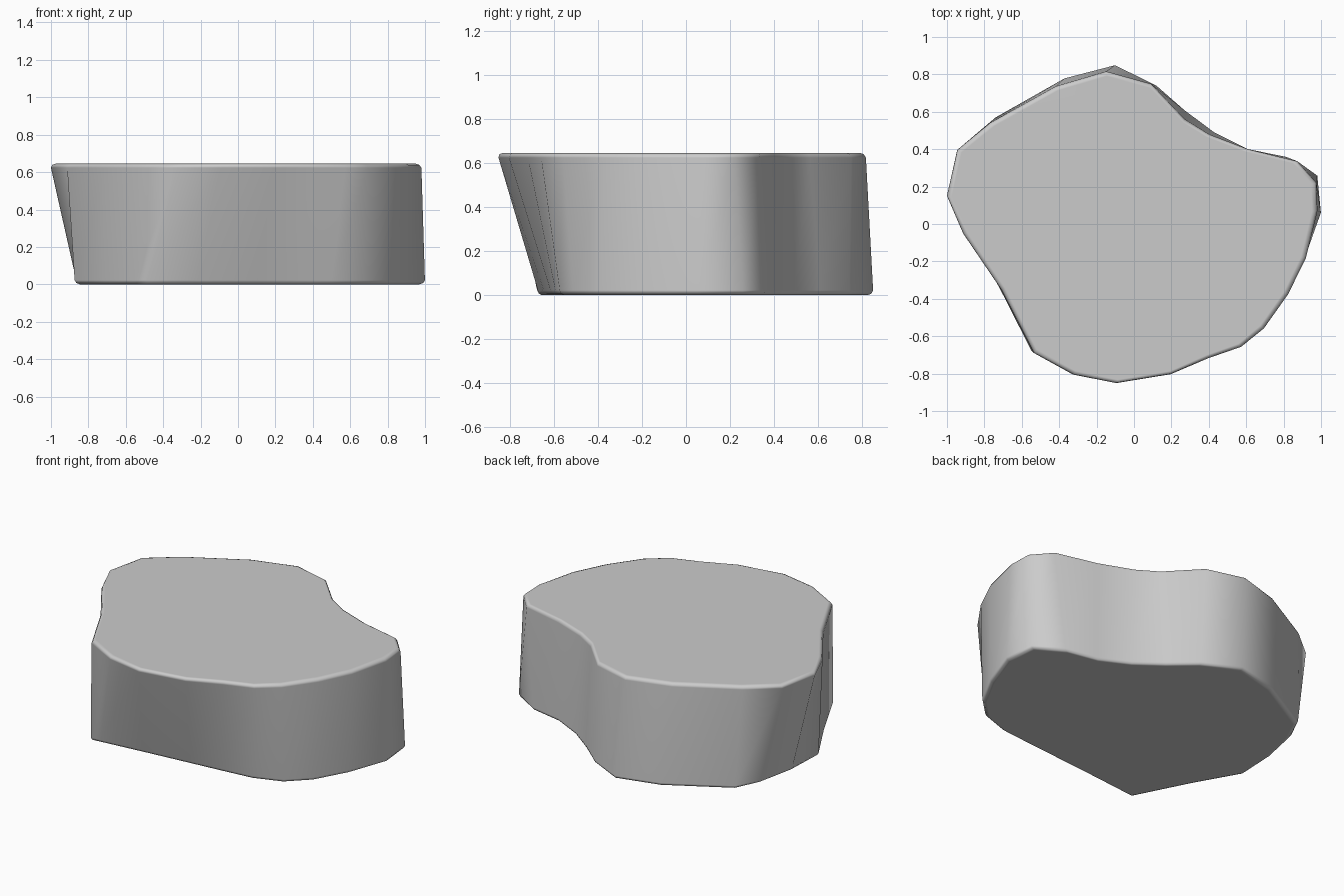
import bpy, bmesh, math

if "Cube" in bpy.data.objects:
    bpy.data.objects.remove(bpy.data.objects["Cube"])

HEIGHT = 0.645
RIM = 0.022

# Matching outline points: top x, top y, bottom x, bottom y
OUTLINE = [
    (0.98, 0.07, 1.00, 0.06), (0.975, 0.22, 0.98, 0.26),
    (0.875, 0.335, 0.81, 0.36), (0.61, 0.40, 0.61, 0.40),
    (0.40, 0.48, 0.43, 0.49), (0.27, 0.56, 0.27, 0.61),
    (0.09, 0.75, 0.12, 0.74), (-0.15, 0.815, -0.10, 0.85),
    (-0.42, 0.735, -0.37, 0.78), (-0.77, 0.54, -0.74, 0.57),
    (-0.95, 0.395, -0.81, 0.42), (-1.005, 0.15, -0.86, 0.18),
    (-0.915, -0.05, -0.872, -0.07), (-0.71, -0.35, -0.72, -0.34),
    (-0.535, -0.69, -0.55, -0.675), (-0.32, -0.81, -0.49, -0.667),
    (-0.09, -0.858, -0.22, -0.638), (0.20, -0.81, 0.10, -0.608),
    (0.40, -0.722, 0.32, -0.588), (0.575, -0.66, 0.50, -0.57),
    (0.695, -0.56, 0.675, -0.51), (0.825, -0.375, 0.80, -0.39),
    (0.92, -0.18, 0.91, -0.19),
]


def ring(bm, z, shrink):
    """One outline at height z, blended between bottom and top shapes."""
    t = z / HEIGHT
    verts = []
    for tx, ty, bx, by in OUTLINE:
        x, y = bx + (tx - bx) * t, by + (ty - by) * t
        verts.append(bm.verts.new((x * shrink, y * shrink, z)))
    return verts


# Stone slab: lofted wall with softened top and bottom rims
bm = bmesh.new()
rings = [ring(bm, z, s) for z, s in (
    (0, 0.97), (RIM * 0.3, 0.99), (RIM, 1.0),
    (HEIGHT - RIM, 1.0), (HEIGHT - RIM * 0.3, 0.99), (HEIGHT, 0.97))]
n = len(OUTLINE)
for low, high in zip(rings, rings[1:]):
    for i in range(n):
        j = (i + 1) % n
        bm.faces.new((low[i], low[j], high[j], high[i]))
bm.faces.new(rings[-1])
bm.faces.new(list(reversed(rings[0])))
bmesh.ops.recalc_face_normals(bm, faces=bm.faces)

mesh = bpy.data.meshes.new("stone_slab")
bm.to_mesh(mesh)
bm.free()
slab = bpy.data.objects.new("stone_slab", mesh)
bpy.context.collection.objects.link(slab)

# Smooth walls and rims, with flat-looking top and bottom
bpy.context.view_layer.objects.active = slab
slab.select_set(True)
bpy.ops.object.shade_smooth_by_angle(angle=math.radians(80))
slab.modifiers.new("even_shading", 'WEIGHTED_NORMAL').keep_sharp = True
